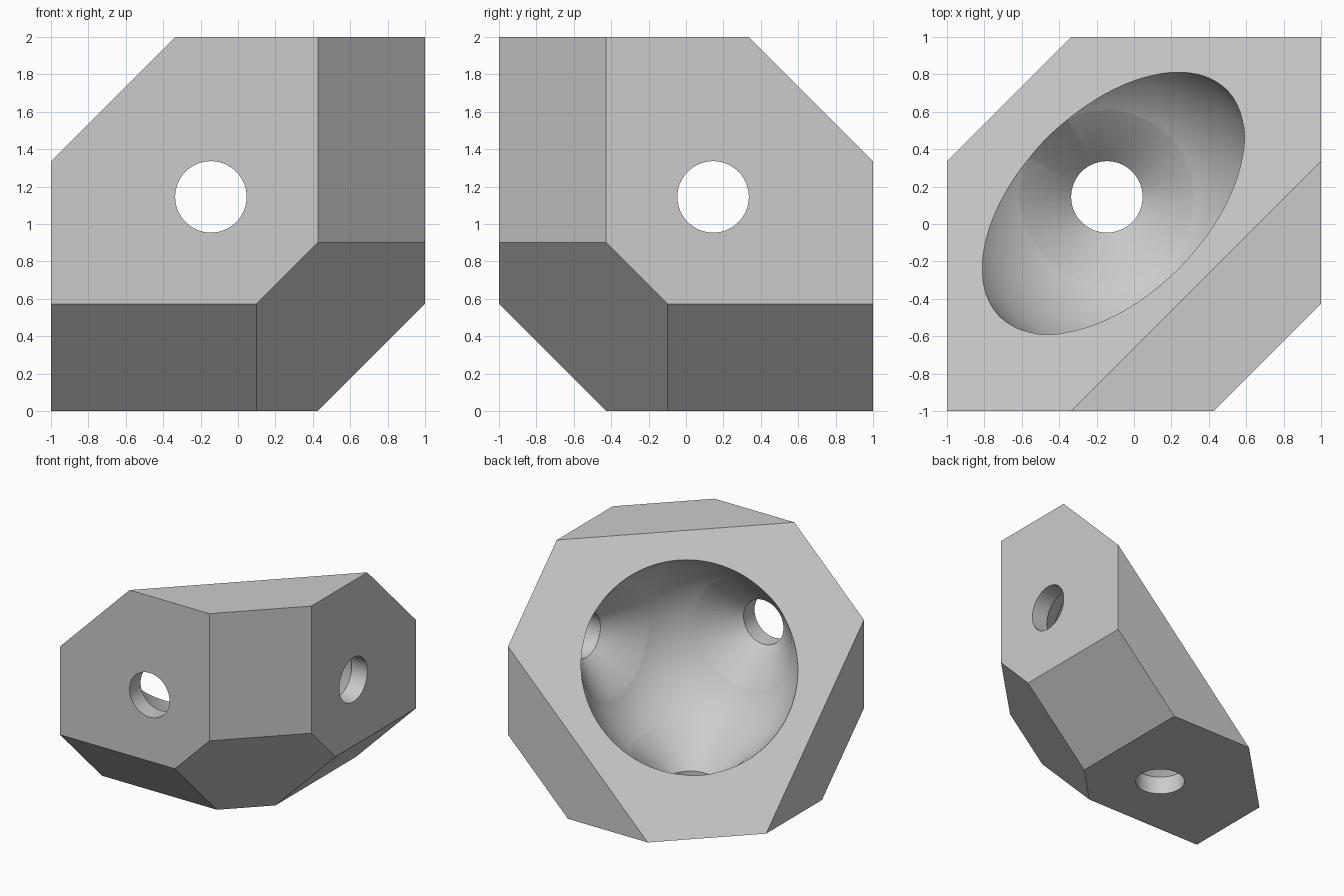
import bpy
import bmesh
import math
from mathutils import Vector

if "Cube" in bpy.data.objects:
    bpy.data.objects.remove(bpy.data.objects["Cube"], do_unlink=True)

# Three block axes running inward from the bevelled corner
CORNER = Vector((1, -1, 0))
A, B, C = Vector((-1, 0, 0)), Vector((0, 1, 0)), Vector((0, 0, 1))
DIAGONAL = A + B + C
EDGE_CUT = 0.573      # chamfer along the three edges
CORNER_CUT = 1.475    # flat across the corner
OPEN_CUT = 3.335      # large open face
CENTRE = CORNER + DIAGONAL * 1.145
SPHERE_R = 0.859
HOLE_R = 0.191

grey = bpy.data.materials.new("light_grey")
grey.use_nodes = True
colour = (0.6, 0.6, 0.6, 1)
grey.diffuse_color = colour
grey.node_tree.nodes["Principled BSDF"].inputs["Base Color"].default_value = colour


def make_object(name, bm):
    bmesh.ops.recalc_face_normals(bm, faces=bm.faces[:])
    mesh = bpy.data.meshes.new(name)
    bm.to_mesh(mesh)
    bm.free()
    mesh.materials.append(grey)
    obj = bpy.data.objects.new(name, mesh)
    bpy.context.collection.objects.link(obj)
    return obj


def slice_off(bm, point, outward):
    """Remove everything beyond a plane and cap the cut."""
    cut = bmesh.ops.bisect_plane(
        bm, geom=bm.verts[:] + bm.edges[:] + bm.faces[:], dist=1e-5,
        plane_co=point, plane_no=outward, clear_outer=True)
    edges = [e for e in cut["geom_cut"] if isinstance(e, bmesh.types.BMEdge)]
    bmesh.ops.edgeloop_fill(bm, edges=edges)


# Faceted corner block
bm = bmesh.new()
bmesh.ops.create_cube(bm, size=2)
bmesh.ops.translate(bm, vec=(0, 0, 1), verts=bm.verts[:])
for u, v in ((A, B), (B, C), (C, A)):
    slice_off(bm, CORNER + u * EDGE_CUT, -(u + v))
slice_off(bm, CORNER + DIAGONAL * (CORNER_CUT / 3), -DIAGONAL)
slice_off(bm, CORNER + DIAGONAL * (OPEN_CUT / 3), DIAGONAL)
block = make_object("corner_block", bm)

# Spherical bowl cutter
cutters = []
bm = bmesh.new()
bmesh.ops.create_icosphere(bm, subdivisions=6, radius=SPHERE_R)
cutters.append(make_object("bowl_cutter", bm))

# Countersunk hole cutters: a cone narrowing into a straight bore
for name, axis in (("left", A), ("front", B), ("bottom", C)):
    bm = bmesh.new()
    profile = [(0, 0.65), (HOLE_R + 0.345, 0.65), (HOLE_R, 0.995),
               (HOLE_R, 1.3), (0, 1.3)]
    verts = [bm.verts.new((r, 0, h)) for r, h in profile]
    edges = [bm.edges.new(pair) for pair in zip(verts, verts[1:])]
    bmesh.ops.spin(bm, geom=verts + edges, cent=(0, 0, 0), axis=(0, 0, 1),
                   angle=math.tau, steps=64)
    bmesh.ops.remove_doubles(bm, verts=bm.verts[:], dist=1e-5)
    turn = (-axis).to_track_quat("Z", "Y").to_matrix()
    bmesh.ops.rotate(bm, cent=(0, 0, 0), matrix=turn, verts=bm.verts[:])
    cutters.append(make_object(name + "_hole_cutter", bm))

# Carve the bowl and holes
bpy.ops.object.select_all(action="DESELECT")
block.select_set(True)
bpy.context.view_layer.objects.active = block
for cutter in cutters:
    cutter.location = CENTRE
    cutter.hide_render = True
    carve = block.modifiers.new(cutter.name, "BOOLEAN")
    carve.operation = "DIFFERENCE"
    carve.solver = "EXACT"
    carve.object = cutter
bpy.context.view_layer.update()
for carve in block.modifiers[:]:
    bpy.ops.object.modifier_apply(modifier=carve.name)
for cutter in cutters:
    bpy.data.objects.remove(cutter, do_unlink=True)

bpy.ops.object.shade_smooth_by_angle(angle=math.radians(20))
